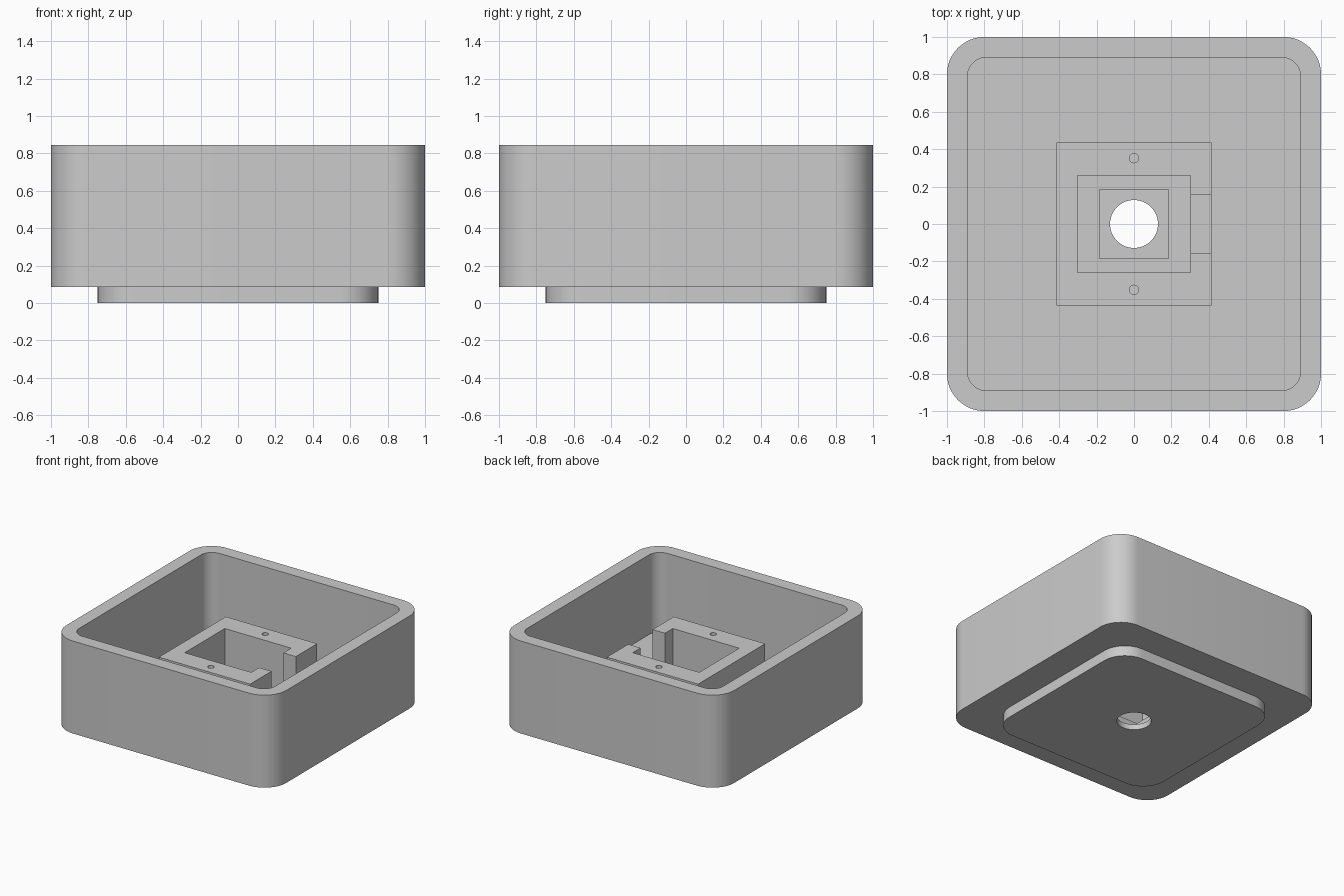
import bpy, bmesh, math

if "Cube" in bpy.data.objects:
    bpy.data.objects.remove(bpy.data.objects["Cube"])

grey = bpy.data.materials.new("light grey plastic")
grey.use_nodes = True
grey.diffuse_color = (0.6, 0.6, 0.6, 1)
grey.node_tree.nodes["Principled BSDF"].inputs["Base Color"].default_value = (0.6, 0.6, 0.6, 1)


def prism(name, outline, z0, z1):
    """Extrude a flat outline between two heights."""
    bm = bmesh.new()
    base = bm.faces.new([bm.verts.new((x, y, z0)) for x, y in outline])
    top = bmesh.ops.extrude_face_region(bm, geom=[base])["geom"]
    bmesh.ops.translate(bm, vec=(0, 0, z1 - z0),
                        verts=[v for v in top if isinstance(v, bmesh.types.BMVert)])
    bmesh.ops.recalc_face_normals(bm, faces=bm.faces)
    mesh = bpy.data.meshes.new(name)
    bm.to_mesh(mesh)
    bm.free()
    mesh.materials.append(grey)
    obj = bpy.data.objects.new(name, mesh)
    bpy.context.collection.objects.link(obj)
    return obj


def rounded(half, radius, steps=12):
    c = half - radius
    points = []
    for q, (sx, sy) in enumerate([(1, 1), (-1, 1), (-1, -1), (1, -1)]):
        for i in range(steps + 1):
            a = math.pi / 2 * (q + i / steps)
            points.append((sx * c + radius * math.cos(a), sy * c + radius * math.sin(a)))
    return points


def rect(x0, x1, half_y):
    return [(x0, -half_y), (x1, -half_y), (x1, half_y), (x0, half_y)]


def circle(y, radius, n):
    return [(radius * math.cos(2 * math.pi * i / n),
             y + radius * math.sin(2 * math.pi * i / n)) for i in range(n)]


def combine(target, tool, operation):
    """Apply a boolean and discard the tool."""
    mod = target.modifiers.new("combine", "BOOLEAN")
    mod.operation = operation
    mod.solver = "EXACT"
    mod.object = tool
    bpy.context.view_layer.objects.active = target
    bpy.ops.object.modifier_apply(modifier=mod.name)
    bpy.data.objects.remove(tool)


BASE, FLOOR, BRACKET_TOP, RIM = 0.085, 0.19, 0.6, 0.845
POCKET, RECESS, SLOT = 0.13, 0.045, 0.25
ABOVE = 1.0

# Outer shell with a hollow interior and a raised foot
housing = prism("housing", rounded(1, 0.2), BASE, RIM)
combine(housing, prism("cavity", rounded(0.89, 0.1), FLOOR, ABOVE), "DIFFERENCE")
combine(housing, prism("foot", rounded(0.75, 0.2), 0, BASE + 0.02), "UNION")

# Mounting bracket standing on the floor
combine(housing, prism("bracket", rect(-0.415, 0.415, 0.435), FLOOR - 0.03, BRACKET_TOP), "UNION")

# Pocket, side slot, square recess, through hole and screw holes
cuts = [
    ("pocket", rect(-0.302, 0.302, 0.26), POCKET),
    ("slot", rect(0.25, 0.5, 0.158), SLOT),
    ("recess", rect(-0.185, 0.185, 0.185), RECESS),
    ("centre_hole", circle(0, 0.128, 48), -0.1),
    ("screw_hole_back", circle(0.352, 0.025, 24), 0.3),
    ("screw_hole_front", circle(-0.352, 0.025, 24), 0.3),
]
for name, outline, bottom in cuts:
    combine(housing, prism(name, outline, bottom, ABOVE), "DIFFERENCE")

# Smooth rounded walls, keep edges crisp
bpy.ops.object.select_all(action="DESELECT")
housing.select_set(True)
bpy.context.view_layer.objects.active = housing
bpy.ops.object.shade_smooth_by_angle(angle=math.radians(30))
